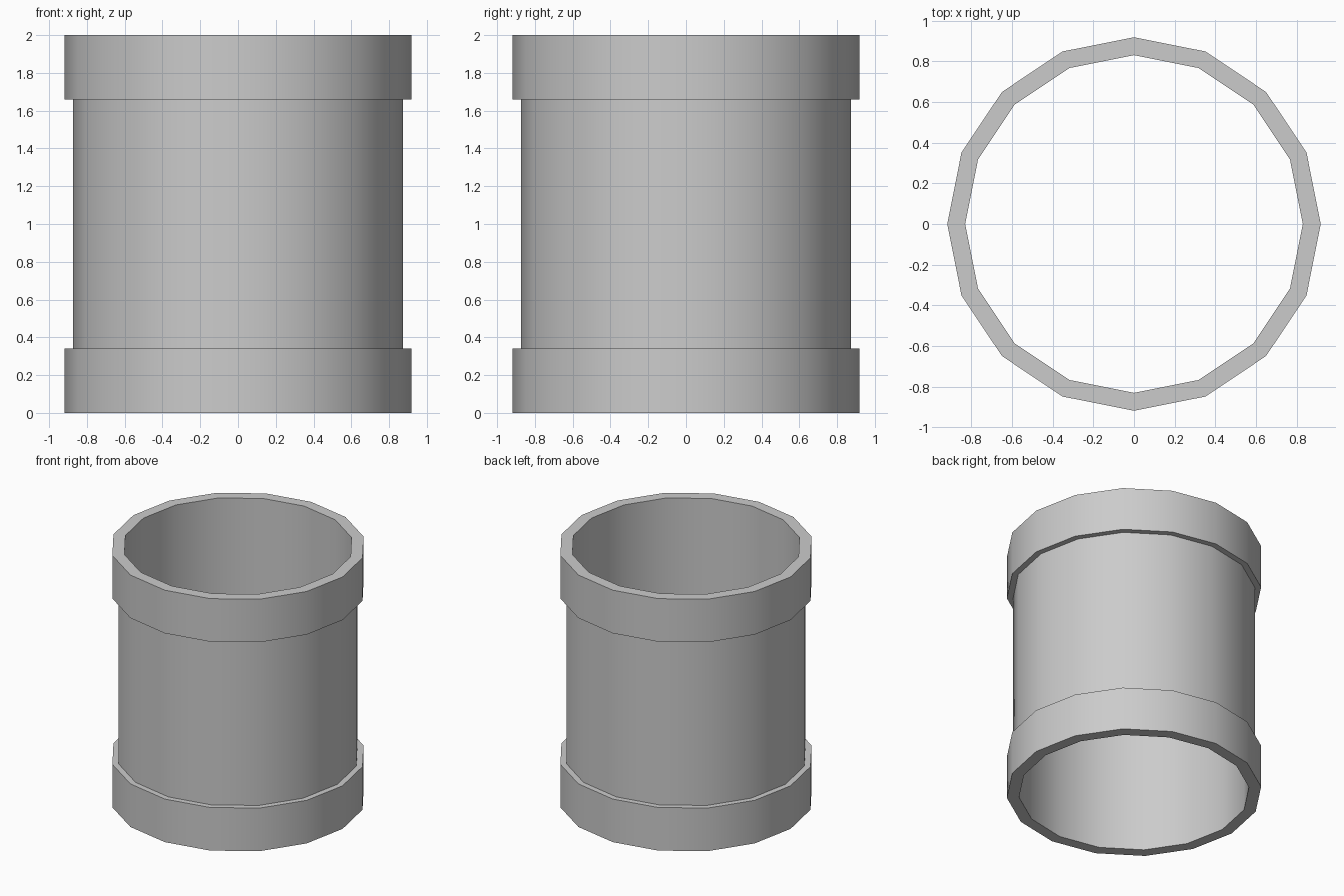
import bpy, bmesh
from math import cos, sin, pi, radians

if "Cube" in bpy.data.objects:
    bpy.data.objects.remove(bpy.data.objects["Cube"])

SIDES = 16
R_IN, R_BODY, R_COLLAR = 0.83, 0.873, 0.918
H, COLLAR = 2.0, 0.342

# Closed wall cross-section (radius, height): collar, body, collar, straight bore
profile = [(R_IN, 0), (R_COLLAR, 0), (R_COLLAR, COLLAR), (R_BODY, COLLAR),
           (R_BODY, H - COLLAR), (R_COLLAR, H - COLLAR), (R_COLLAR, H), (R_IN, H)]


def lathe(name, profile, sides):
    """Revolve a closed profile around z into a solid ring."""
    bm = bmesh.new()
    rings = []
    for i in range(sides):
        a = 2 * pi * i / sides
        rings.append([bm.verts.new((r * cos(a), r * sin(a), z)) for r, z in profile])
    n = len(profile)
    for i in range(sides):
        a, b = rings[i], rings[(i + 1) % sides]
        for j in range(n):
            k = (j + 1) % n
            bm.faces.new((a[j], b[j], b[k], a[k]))
    bmesh.ops.recalc_face_normals(bm, faces=bm.faces)
    mesh = bpy.data.meshes.new(name)
    bm.to_mesh(mesh)
    bm.free()
    obj = bpy.data.objects.new(name, mesh)
    bpy.context.collection.objects.link(obj)
    return obj


# Pipe section with a raised collar at each end
pipe = lathe("pipe_section", profile, SIDES)
bpy.context.view_layer.objects.active = pipe
pipe.select_set(True)
bpy.ops.object.shade_smooth_by_angle(angle=radians(30))
